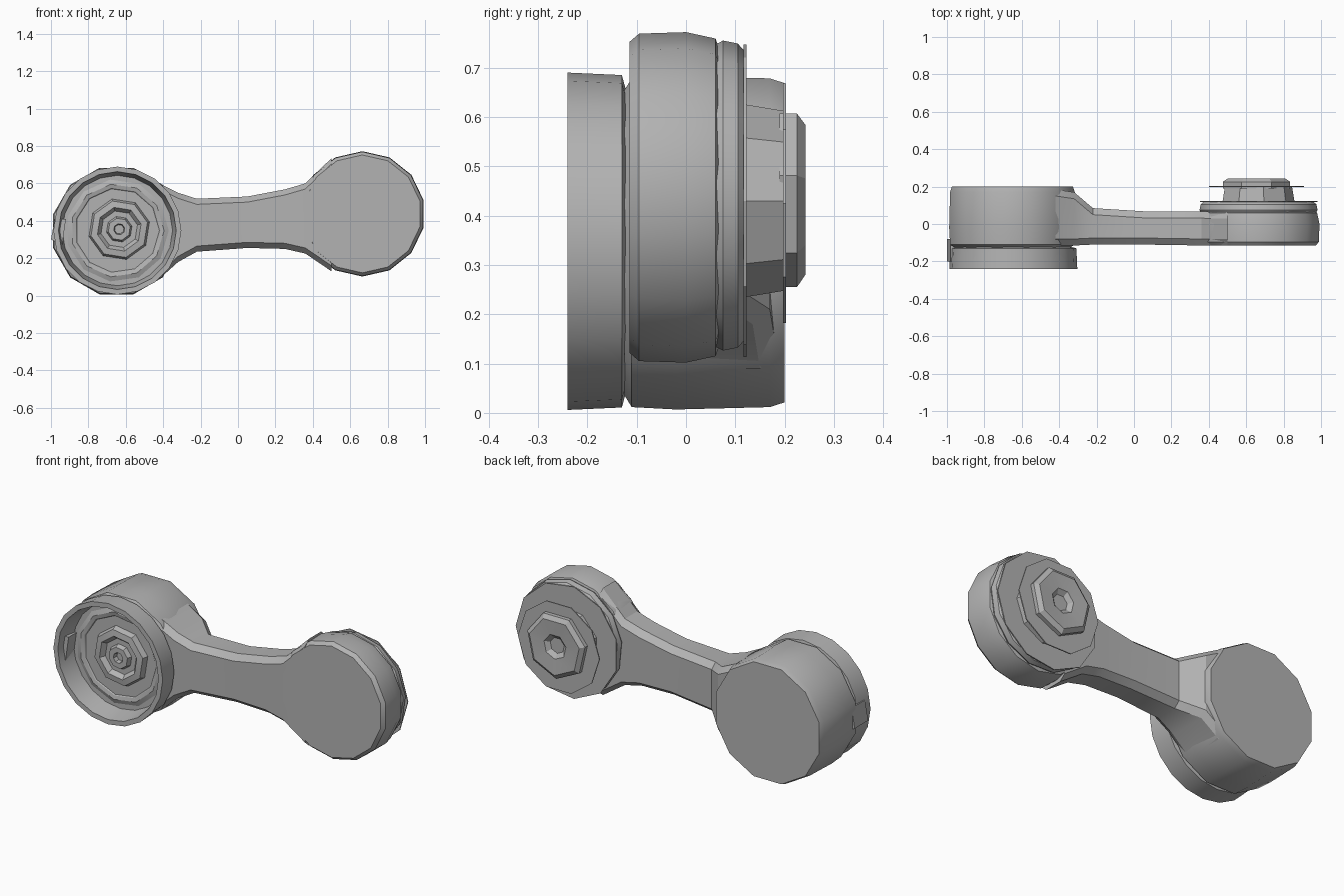
import bpy, bmesh, math

cube = bpy.data.objects.get("Cube")
if cube:
    bpy.data.objects.remove(cube, do_unlink=True)

grey = bpy.data.materials.new("plain grey")
grey.use_nodes = True
tone = (0.45, 0.45, 0.45, 1)
grey.diffuse_color = tone
grey.node_tree.nodes["Principled BSDF"].inputs["Base Color"].default_value = tone

BIG = (-0.65, 0.345)     # x, z of the large joint
SMALL = (0.665, 0.437)   # x, z of the small joint


def finish(name, bm, angle=30):
    bmesh.ops.remove_doubles(bm, verts=bm.verts, dist=1e-5)
    bmesh.ops.recalc_face_normals(bm, faces=bm.faces)
    mesh = bpy.data.meshes.new(name)
    bm.to_mesh(mesh)
    bm.free()
    mesh.materials.append(grey)
    obj = bpy.data.objects.new(name, mesh)
    bpy.context.collection.objects.link(obj)
    bpy.ops.object.select_all(action='DESELECT')
    obj.select_set(True)
    bpy.context.view_layer.objects.active = obj
    bpy.ops.object.shade_smooth_by_angle(angle=math.radians(angle))
    return obj


def loft(bm, rings, cap=True):
    rows = [[bm.verts.new(p) for p in ring] for ring in rings]
    n = len(rows[0])
    for a, b in zip(rows, rows[1:]):
        for i in range(n):
            j = (i + 1) % n
            bm.faces.new((a[i], a[j], b[j], b[i]))
    if cap:
        bm.faces.new(rows[0])
        bm.faces.new(rows[-1])


def lathe(name, centre, profile, sides, turn=0.0, angle=30):
    """Turn (radius, y) points about an axis along y."""
    def ring(r, y):
        steps = [math.tau * (i + turn) / sides for i in range(sides)]
        return [(centre[0] + r * math.cos(t), y, centre[1] + r * math.sin(t)) for t in steps]
    bm = bmesh.new()
    loft(bm, [ring(r, y) for r, y in profile])
    return finish(name, bm, angle)


# Large joint: faceted housing, open front ring, stepped hub in the recess
lathe("large_housing", BIG, [(0.32, -0.125), (0.345, -0.11), (0.35, -0.02),
                             (0.345, 0.17), (0.335, 0.2)], 12, 0.5)
lathe("large_ring", (-0.645, 0.348), [(0.3, -0.12), (0.337, -0.13), (0.342, -0.24),
                                      (0.315, -0.24), (0.295, -0.13)], 20)
lathe("recess_step", (-0.645, 0.348), [(0.3, -0.12), (0.25, -0.14), (0.23, -0.135),
                                       (0.22, -0.125)], 11)
lathe("recess_hub", (-0.635, 0.355), [(0.17, -0.12), (0.155, -0.16), (0.12, -0.165),
                                      (0.1, -0.14), (0.07, -0.14), (0.06, -0.165),
                                      (0.03, -0.165), (0.025, -0.14)], 8, 0.3)

# Small lug on the outer side of the large joint
bm = bmesh.new()
loft(bm, [[(x, y, z) for x, z in ((-1.0, 0.3), (-0.94, 0.27), (-0.92, 0.41), (-0.98, 0.41))]
          for y in (-0.2, -0.08)])
finish("side_lug", bm)

# Small joint: disc, grooved back plate, neck, thin washer and hub
lathe("small_disc", SMALL, [(0.315, -0.115), (0.332, -0.095), (0.335, 0.0),
                            (0.322, 0.06), (0.3, 0.068)], 14, 0.5)
lathe("back_plate", SMALL, [(0.31, 0.06), (0.318, 0.075), (0.312, 0.105), (0.295, 0.12)], 13, 0.2)
lathe("plate_rim", (0.66, 0.43), [(0.32, 0.117), (0.32, 0.123)], 11)
lathe("hub_neck", (0.66, 0.43), [(0.2, 0.11), (0.185, 0.2)], 9)
lathe("hub_washer", (0.655, 0.425), [(0.255, 0.197), (0.255, 0.203)], 10)
lathe("hub_cap", (0.655, 0.44), [(0.185, 0.19), (0.185, 0.225), (0.16, 0.242),
                                 (0.07, 0.236), (0.045, 0.215)], 7, 0.25)

# Connecting arm: chamfered sections, flaring into both joints
# x, front y, back y, bottom z, top z
stations = [(-0.42, -0.115, 0.185, 0.09, 0.6),
            (-0.32, -0.115, 0.17, 0.18, 0.55),
            (-0.22, -0.11, 0.085, 0.235, 0.518),
            (0.05, -0.11, 0.068, 0.255, 0.53),
            (0.25, -0.113, 0.066, 0.25, 0.568),
            (0.36, -0.115, 0.066, 0.225, 0.6),
            (0.5, -0.114, 0.064, 0.13, 0.735)]


def section(x, y0, y1, z0, z1, cy=0.035, cz=0.03):
    return [(x, y0, z0 + cz), (x, y0 + cy, z0), (x, y1 - cy, z0), (x, y1, z0 + cz),
            (x, y1, z1 - cz), (x, y1 - cy, z1), (x, y0 + cy, z1), (x, y0, z1 - cz)]


bm = bmesh.new()
loft(bm, [section(*s) for s in stations])
finish("connecting_arm", bm, 25)
